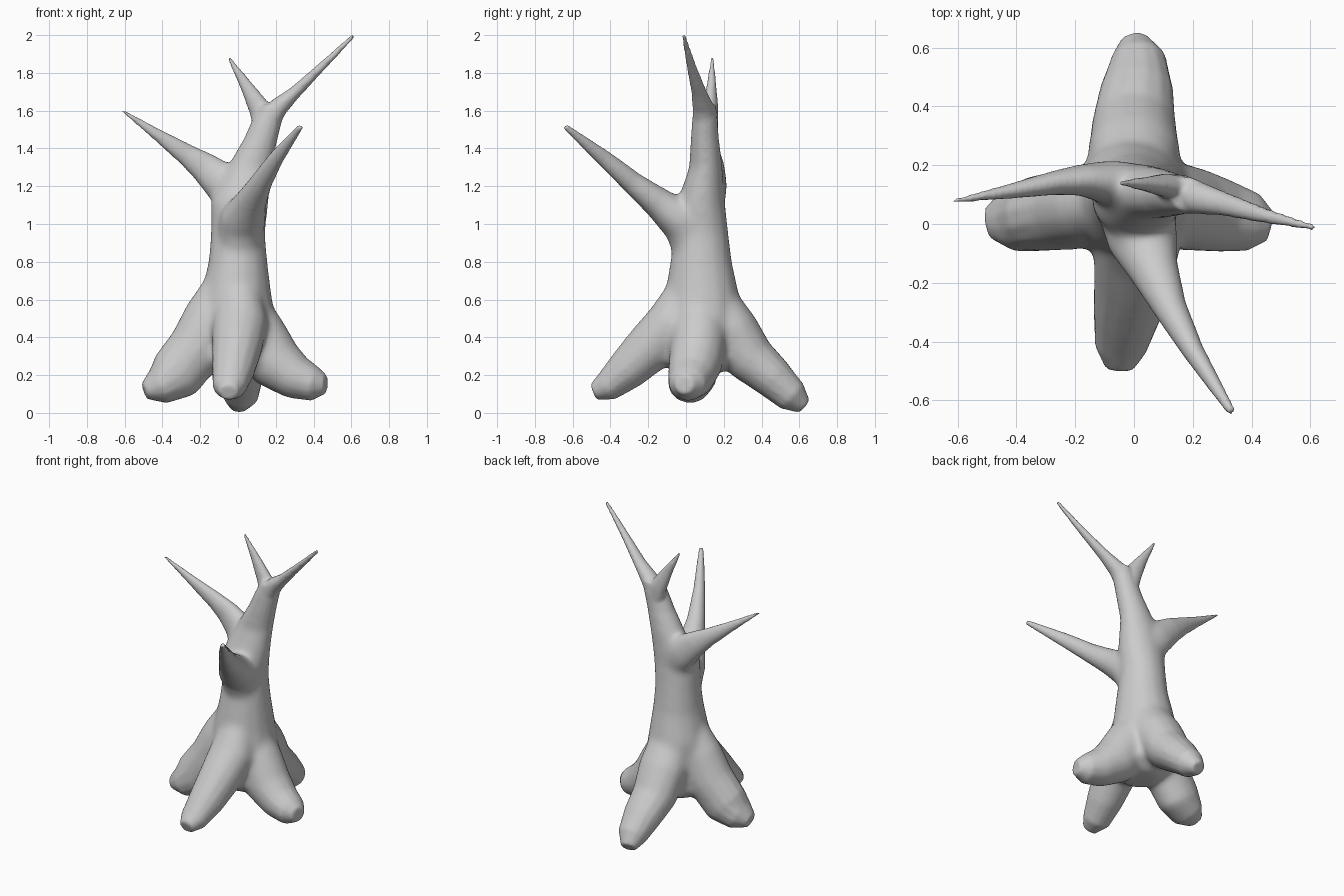
import bpy, bmesh, math
from mathutils import Vector

SIDES = 14
Z = Vector((0, 0, 1))


def limb(bm, rings, level=False):
    """Closed tube through rings of (x, y, z, side radius, upward radius)."""
    pts = [Vector(r[:3]) for r in rings]
    loops = []
    for i, r in enumerate(rings):
        t = (pts[min(i + 1, len(pts) - 1)] - pts[max(i - 1, 0)]).normalized()
        if level:
            side, up = Vector((1, 0, 0)), Vector((0, 1, 0))
        else:
            side = t.cross(Z).normalized()
            up = side.cross(t)
        loops.append([bm.verts.new(pts[i] + side * r[3] * math.cos(a) + up * r[4] * math.sin(a))
                      for a in (2 * math.pi * k / SIDES for k in range(SIDES))])
    for a, b in zip(loops, loops[1:]):
        for k in range(SIDES):
            n = (k + 1) % SIDES
            bm.faces.new((a[k], a[n], b[n], b[k]))
    bm.faces.new(loops[0][::-1])
    bm.faces.new(loops[-1])


bm = bmesh.new()

# trunk, leaning to the right near the fork
limb(bm, [(0.0, 0.06, 0.20, 0.10, 0.11), (0.0, 0.07, 0.27, 0.20, 0.20),
          (0.0, 0.08, 0.45, 0.21, 0.22), (-0.01, 0.085, 0.62, 0.19, 0.20),
          (0.0, 0.08, 0.80, 0.158, 0.166), (0.0, 0.085, 0.95, 0.145, 0.142),
          (0.01, 0.08, 1.12, 0.155, 0.128), (0.06, 0.105, 1.30, 0.12, 0.09),
          (0.12, 0.10, 1.45, 0.09, 0.075), (0.155, 0.10, 1.55, 0.08, 0.068),
          (0.185, 0.10, 1.63, 0.06, 0.06)], level=True)

# left, right, front and back roots
limb(bm, [(-0.03, 0.07, 0.70, 0.10, 0.13), (-0.12, 0.06, 0.50, 0.14, 0.17),
          (-0.22, 0.05, 0.34, 0.14, 0.155), (-0.33, 0.035, 0.20, 0.13, 0.15),
          (-0.42, 0.015, 0.14, 0.11, 0.10), (-0.495, 0.005, 0.115, 0.055, 0.045)])
limb(bm, [(0.03, 0.07, 0.60, 0.10, 0.11), (0.10, 0.07, 0.42, 0.15, 0.155),
          (0.20, 0.05, 0.26, 0.145, 0.15), (0.31, 0.025, 0.185, 0.125, 0.12),
          (0.405, 0.005, 0.153, 0.10, 0.092), (0.465, -0.01, 0.15, 0.05, 0.05)])
limb(bm, [(0.01, 0.02, 0.68, 0.10, 0.10), (0.01, -0.07, 0.48, 0.15, 0.14),
          (-0.005, -0.19, 0.345, 0.135, 0.135), (-0.025, -0.31, 0.23, 0.115, 0.112),
          (-0.045, -0.42, 0.138, 0.09, 0.08), (-0.05, -0.49, 0.11, 0.05, 0.045)])
limb(bm, [(0.0, 0.16, 0.64, 0.12, 0.09), (0.0, 0.24, 0.45, 0.16, 0.14),
          (0.0, 0.34, 0.285, 0.145, 0.135), (0.01, 0.46, 0.185, 0.125, 0.112),
          (0.015, 0.56, 0.09, 0.095, 0.09), (0.0, 0.625, 0.035, 0.05, 0.045)])

# left branch
limb(bm, [(0.03, 0.12, 1.10, 0.08, 0.12), (-0.07, 0.14, 1.21, 0.08, 0.115),
          (-0.18, 0.15, 1.30, 0.055, 0.085), (-0.27, 0.14, 1.365, 0.042, 0.06),
          (-0.43, 0.11, 1.475, 0.025, 0.032), (-0.615, 0.078, 1.602, 0.008, 0.008)])
# front branch, swelling gradually out of the trunk
limb(bm, [(0.0, 0.07, 0.80, 0.10, 0.12), (0.015, 0.0, 0.98, 0.125, 0.115),
          (0.03, -0.05, 1.035, 0.125, 0.11),
          (0.065, -0.15, 1.115, 0.09, 0.085), (0.125, -0.29, 1.225, 0.057, 0.06),
          (0.20, -0.43, 1.345, 0.038, 0.045), (0.332, -0.64, 1.517, 0.016, 0.016)])
# forked upper branches: long right, short left
limb(bm, [(0.15, 0.10, 1.53, 0.065, 0.065), (0.215, 0.09, 1.62, 0.057, 0.052),
          (0.30, 0.07, 1.695, 0.042, 0.034), (0.44, 0.03, 1.83, 0.027, 0.023),
          (0.613, -0.012, 1.998, 0.012, 0.012)])
limb(bm, [(0.155, 0.11, 1.50, 0.055, 0.075), (0.115, 0.13, 1.61, 0.042, 0.06),
          (0.045, 0.135, 1.73, 0.026, 0.035), (-0.05, 0.14, 1.882, 0.009, 0.009)])

bmesh.ops.recalc_face_normals(bm, faces=bm.faces)
mesh = bpy.data.meshes.new("tree")
bm.to_mesh(mesh)
bm.free()
tree = bpy.data.objects.new("tree", mesh)
bpy.context.collection.objects.link(tree)
bpy.context.view_layer.objects.active = tree
tree.select_set(True)

# fuse limbs into one skin
remesh = tree.modifiers.new("fuse", "REMESH")
remesh.mode = "VOXEL"
remesh.voxel_size = 0.011
bpy.ops.object.modifier_apply(modifier="fuse")

# soften strongly near the trunk, lightly on the thin tips
core = tree.vertex_groups.new(name="core")
for v in tree.data.vertices:
    reach = math.hypot(v.co.x, v.co.y - 0.08)
    w = min(1, max(0, (0.40 - reach) / 0.15)) * min(1, max(0, (1.42 - v.co.z) / 0.2))
    core.add([v.index], w, "REPLACE")
for name, steps, group in (("soften_joins", 50, "core"), ("soften_all", 6, "")):
    smooth = tree.modifiers.new(name, "SMOOTH")
    smooth.factor = 0.5
    smooth.iterations = steps
    smooth.vertex_group = group
    bpy.ops.object.modifier_apply(modifier=name)
bpy.ops.object.shade_smooth()
